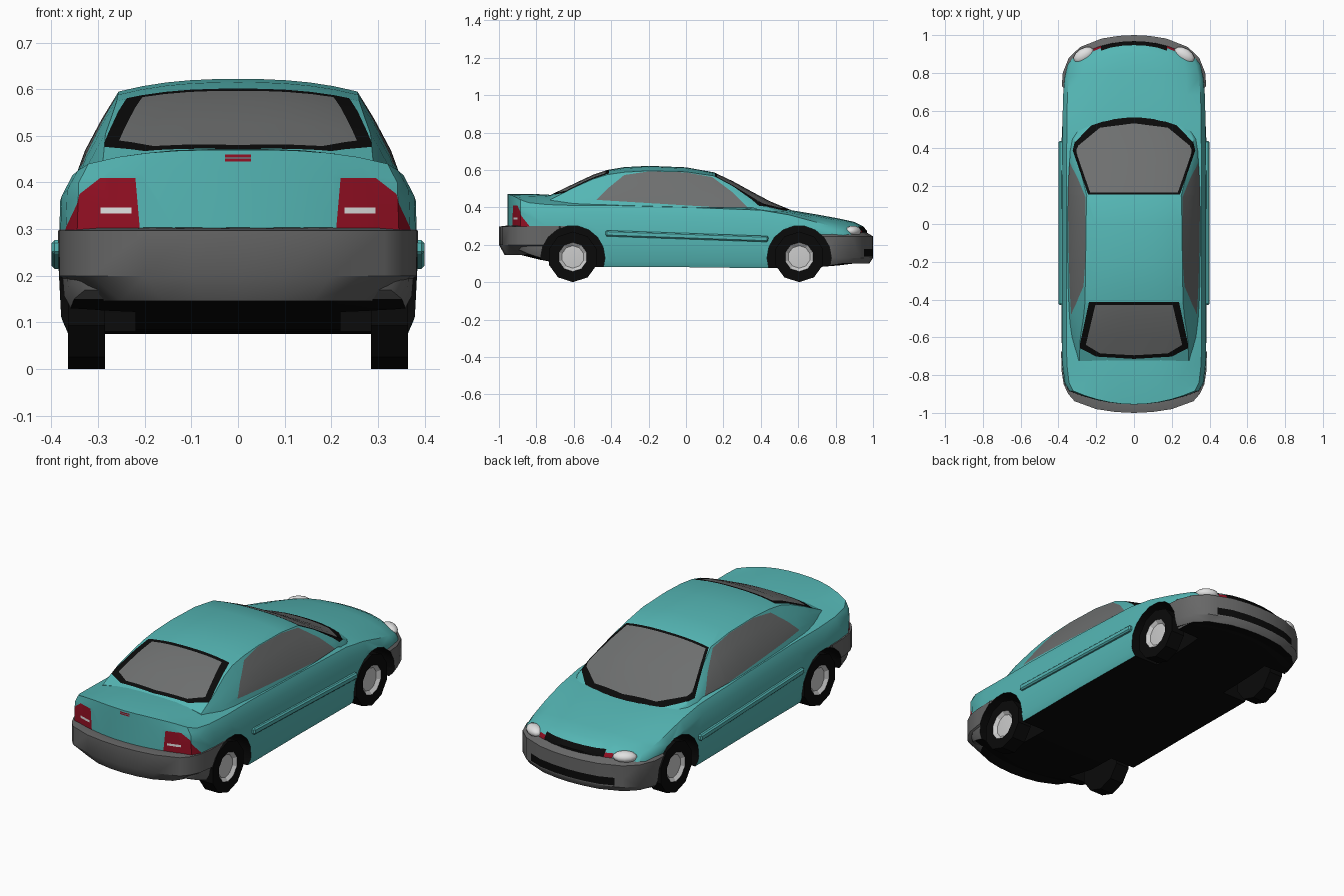
import bpy, bmesh, math
from mathutils import Vector, Matrix

if "Cube" in bpy.data.objects:
    bpy.data.objects.remove(bpy.data.objects["Cube"])

COLOURS = [("teal paint", (.09, .47, .46)), ("bumper grey", (.135, .135, .135)), ("black trim", (.003, .003, .003)),
           ("glass grey", (.155, .16, .16)), ("lamp red", (.30, .005, .017)), ("rim silver", (.6, .6, .6)),
           ("lamp white", (.75, .75, .75))]
TEAL, GREY, BLACK, GLASS, RED, RIM, WHITE = range(7)
MATS = []
for label, rgb in COLOURS:
    m = bpy.data.materials.new(label)
    m.diffuse_color = (*rgb, 1)
    m.use_nodes = True
    m.node_tree.nodes["Principled BSDF"].inputs["Base Color"].default_value = m.diffuse_color
    MATS.append(m)


def finish(name, bm, mat=None, angle=35):
    bmesh.ops.recalc_face_normals(bm, faces=bm.faces)
    if mat is not None:
        for f in bm.faces:
            f.material_index = mat
    me = bpy.data.meshes.new(name)
    bm.to_mesh(me)
    bm.free()
    ob = bpy.data.objects.new(name, me)
    bpy.context.collection.objects.link(ob)
    for m in MATS:
        me.materials.append(m)
    activate(ob)
    bpy.ops.object.shade_smooth_by_angle(angle=math.radians(angle))
    return ob


def activate(ob):
    bpy.ops.object.select_all(action='DESELECT')
    ob.select_set(True)
    bpy.context.view_layer.objects.active = ob


def shell(rows, cols, levels, place):
    """Closed box grid whose surface points are moved by place(u, row, level)."""
    bm, cache = bmesh.new(), {}
    N, M, K = cols, len(rows) - 1, len(levels) - 1

    def v(i, j, k):
        if (i, j, k) not in cache:
            cache[i, j, k] = bm.verts.new(place(2 * i / N - 1, rows[j], k))
        return cache[i, j, k]
    for i in range(N):
        for j in range(M):
            for k in (0, K):
                bm.faces.new((v(i, j, k), v(i+1, j, k), v(i+1, j+1, k), v(i, j+1, k)))
    for k in range(K):
        for j in range(M):
            for i in (0, N):
                bm.faces.new((v(i, j, k), v(i, j+1, k), v(i, j+1, k+1), v(i, j, k+1)))
        for i in range(N):
            for j in (0, M):
                bm.faces.new((v(i, j, k), v(i+1, j, k), v(i+1, j, k+1), v(i, j, k+1)))
    return bm


def paint(bm, poly, axis, sign, mat, facing=.15, beyond=-9):
    """Cut a convex outline, seen along an axis, into the surface and colour it."""
    a, b = [i for i in range(3) if i != axis]
    lo = [min(p[i] for p in poly) for i in (0, 1)]
    hi = [max(p[i] for p in poly) for i in (0, 1)]
    mid = [sum(p[i] for p in poly) / len(poly) for i in (0, 1)]

    def ok(f):
        return f.normal[axis] * sign > facing and f.calc_center_median()[axis] * sign > beyond
    planes = []
    for p, q in zip(poly, poly[1:] + poly[:1]):
        co, no = Vector((0, 0, 0)), Vector((0, 0, 0))
        co[a], co[b] = p
        no[a], no[b] = q[1] - p[1], p[0] - q[0]
        if no[a] * (mid[0] - p[0]) + no[b] * (mid[1] - p[1]) > 0:
            no = -no
        planes.append((co, no.normalized()))
    for co, no in planes:
        fs = [f for f in bm.faces if ok(f) and all(
            min(v.co[c] for v in f.verts) < hi[n] and max(v.co[c] for v in f.verts) > lo[n]
            for n, c in enumerate((a, b)))]
        geom = fs + list({e for f in fs for e in f.edges}) + list({v for f in fs for v in f.verts})
        bmesh.ops.bisect_plane(bm, geom=geom, dist=1e-5, plane_co=co, plane_no=no)
        bm.normal_update()
    for f in bm.faces:
        c = f.calc_center_median()
        if ok(f) and f.material_index != BLACK | (mat == GLASS) * 99 and all(
                (c - co).dot(no) < 1e-5 for co, no in planes):
            f.material_index = mat


def sym(half):
    """Complete an outline by mirroring it in x."""
    return half + [(-x, y) for x, y in reversed(half) if x]


def decorate(ob, jobs, under=False):
    bm = bmesh.new()
    bm.from_mesh(ob.data)
    bm.normal_update()
    if under:
        for f in bm.faces:
            if f.normal.z < -.9:
                f.material_index = BLACK
    for job in jobs:
        paint(bm, *job)
    bm.to_mesh(ob.data)
    bm.free()
    activate(ob)
    bpy.ops.object.shade_smooth_by_angle(angle=math.radians(35))


# wheel arch cutter, black so that the wells come out black
AXLES = (-.605, .605)
bm = bmesh.new()
for y in AXLES:
    for s in (1, -1):
        bmesh.ops.create_cone(bm, cap_ends=True, segments=18, radius1=.172, radius2=.172, depth=.3,
                              matrix=Matrix.Translation((s * .37, y, .13)) @ Matrix.Rotation(math.pi / 2, 4, 'Y'))
cutter = finish("arch_cutter", bm, BLACK)
cutter.hide_render = True


def carve(ob):
    mod = ob.modifiers.new("arches", 'BOOLEAN')
    mod.operation, mod.solver, mod.object = 'DIFFERENCE', 'EXACT', cutter
    activate(ob)
    bpy.ops.object.modifier_apply(modifier=mod.name)


# lower body: y, half width, bottom, shoulder, top
BODY = [(-.955, .345, .17, .44, .47), (-.90, .37, .15, .425, .472), (-.78, .382, .12, .415, .47),
        (-.60, .385, .085, .41, .46), (-.40, .385, .08, .41, .44), (0, .385, .08, .40, .42),
        (.40, .383, .075, .385, .40), (.55, .382, .075, .36, .387), (.70, .379, .08, .325, .362),
        (.82, .37, .09, .30, .340), (.90, .355, .10, .285, .322), (.945, .335, .11, .272, .30),
        (.968, .315, .12, .255, .275)]
LEVEL = [(0, .95), (.1, .985), (.45, 1), (.85, .99), (1, .93)]


def place_body(u, row, k):
    y, w, zb, zs, zt = row
    h, wide = LEVEL[k]
    top = zs + (zt - zs) * (1 - abs(u) ** 3)
    bow = .072 * max(0, (abs(y) - .6) / .36) * u * u
    return (u * w * wide, y - math.copysign(bow, y), zb + (top - zb) * h)


body = finish("body", shell(BODY, 10, LEVEL, place_body), TEAL)
carve(body)
jobs = [(sym([(.175, .298), (.175, .255)]), 1, 1, BLACK, .3, .88)]           # grille
for s in (1, -1):
    flip = lambda pts: [(s * x, z) for x, z in pts]
    jobs += [([(-.99, .05), (-.99, .299), (-.62, .299), (-.62, .05)], 0, s, GREY, .12),   # skirt behind rear arch
             ([(.99, .05), (.99, .25), (.62, .25), (.62, .05)], 0, s, GREY, .12),
             (flip([(.175, .255), (.215, .255), (.215, .285), (.175, .285)]), 1, 1, RED, .3, .85),
             ([(-.96, .298), (-.96, .41), (-.925, .41), (-.885, .36), (-.835, .298)], 0, s, RED, .45, .3),
             (flip([(.21, .295), (.22, .41), (.295, .41), (.34, .375), (.36, .295)]), 1, -1, RED, .15, .8),
             (flip([(.228, .334), (.228, .346), (.295, .346), (.295, .334)]), 1, -1, WHITE, .15, .8)]
for z in (.445, .454):                                                       # high brake lamp
    jobs.append((sym([(.028, z), (.028, z + .006)]), 1, -1, RED, .3, .8))
decorate(body, jobs, True)

# cabin: y, belt half width, roof half width, roof edge height, roof centre height
CABIN = [(-.725, .305, .29, .442, .466), (-.60, .335, .284, .505, .526), (-.50, .346, .268, .55, .573),
         (-.42, .35, .26, .575, .60), (-.33, .352, .258, .588, .615), (-.20, .353, .256, .595, .622),
         (0, .352, .254, .59, .614), (.15, .35, .25, .568, .587), (.25, .346, .275, .515, .54),
         (.35, .34, .30, .455, .485), (.45, .335, .315, .395, .432), (.575, .28, .26, .35, .38)]
RISE = [0, .35, .7, 1]


def place_cabin(u, row, k):
    y, wb, wr, zr, zt = row
    base = min(.40, zr - .03)
    top = zr + (zt - zr) * (1 - abs(u) ** 2.5)
    return (u * (wb + (wr - wb) * RISE[k] ** 1.3), y, base + (top - base) * RISE[k])


cabin = finish("cabin", shell(CABIN, 10, RISE, place_cabin), TEAL)
jobs = [(sym([(.243, .155), (.325, .39), (.315, .43), (.2, .55), (0, .58)]), 2, 1, BLACK, .5),
        (sym([(.232, .167), (.308, .385), (.295, .415), (.18, .51), (0, .533)]), 2, 1, GLASS, .5),
        (sym([(.238, -.412), (.29, -.655), (.2, -.702), (0, -.714)]), 2, 1, BLACK, .5),
        (sym([(.205, -.43), (.255, -.64), (.18, -.685), (0, -.695)]), 2, 1, GLASS, .5)]
side = [(-.48, .44), (-.42, .50), (-.33, .573), (-.2, .592), (0, .587), (.14, .562), (.25, .48), (.34, .39)]
jobs += [(side, 0, s, GLASS, .4) for s in (1, -1)]
decorate(cabin, jobs)


# bumpers: plan path swept with a closed profile of (x scale, inset, height)
def bumper(name, half, profile, jobs):
    bm = bmesh.new()
    path = sym(half)
    rings = [[bm.verts.new((x * s, y - math.copysign(d, y), z)) for s, d, z in profile] for x, y in path]
    n = len(profile)
    for r, q in zip(rings, rings[1:]):
        for i in range(n):
            bm.faces.new((r[i], r[(i+1) % n], q[(i+1) % n], q[i]))
    bm.faces.new(rings[0])
    bm.faces.new(rings[-1])
    ob = finish(name, bm, GREY)
    carve(ob)
    decorate(ob, jobs, True)


bumper("rear_bumper", [(.386, -.68), (.383, -.78), (.372, -.85), (.348, -.90), (.315, -.938), (.2, -.98), (.1, -.995),
                       (0, -1)],
       [(.95, .045, .303), (1, 0, .297), (1, 0, .2), (.8, .03, .146), (.6, .12, .165), (.8, .1, .29)], [])
bumper("front_bumper", [(.386, .68), (.377, .80), (.345, .88), (.285, .937), (.17, .982), (.08, .996), (0, 1)],
       [(.93, .045, .272), (1, 0, .245), (1, 0, .13), (.96, .02, .10), (.6, .12, .11), (.8, .1, .255)],
       [(sym([(.245, .137), (.245, .177)]), 1, 1, BLACK, .3, .85)])
bpy.data.objects.remove(cutter)

# wheels: lathed outline of (radius, x); the last two bands are the rim
OUTLINE = [(0, .285), (.135, .285), (.135, .365), (.078, .365), (.06, .35), (0, .354)]
for y, end in zip(AXLES, ("rear", "front")):
    for s, hand in ((1, "right"), (-1, "left")):
        bm = bmesh.new()
        rings = [[bm.verts.new((s * x, y + r * math.sin(t * math.pi / 5), .135 - r * math.cos(t * math.pi / 5)))
                  for t in range(10)] for r, x in OUTLINE]
        for b, (r, q) in enumerate(zip(rings, rings[1:])):
            for t in range(10):
                f = bm.faces.new((r[t], r[(t+1) % 10], q[(t+1) % 10], q[t]))
                f.material_index = RIM if b > 2 else BLACK
        bmesh.ops.remove_doubles(bm, verts=bm.verts, dist=1e-5)
        finish(f"{end}_wheel_{hand}", bm, None, 20)

# side rub strips and headlamps
for s, hand in ((1, "right"), (-1, "left")):
    bm = bmesh.new()
    bmesh.ops.create_cube(bm, size=1, matrix=Matrix.Translation((s * .383, .005, .246))
                          @ Matrix.Rotation(-.035, 4, 'X') @ Matrix.Diagonal((.034, .87, .032, 1)))
    bmesh.ops.bevel(bm, geom=bm.edges[:], offset=.007, segments=1, affect='EDGES')
    finish(f"rub_strip_{hand}", bm, TEAL)
    bm = bmesh.new()
    bmesh.ops.create_uvsphere(bm, u_segments=12, v_segments=8, radius=1, matrix=Matrix.Translation((s * .266, .893, .273))
                              @ Matrix.Rotation(-s * .55, 4, 'Z') @ Matrix.Diagonal((.06, .037, .028, 1)))
    finish(f"headlamp_{hand}", bm, WHITE, 60)
